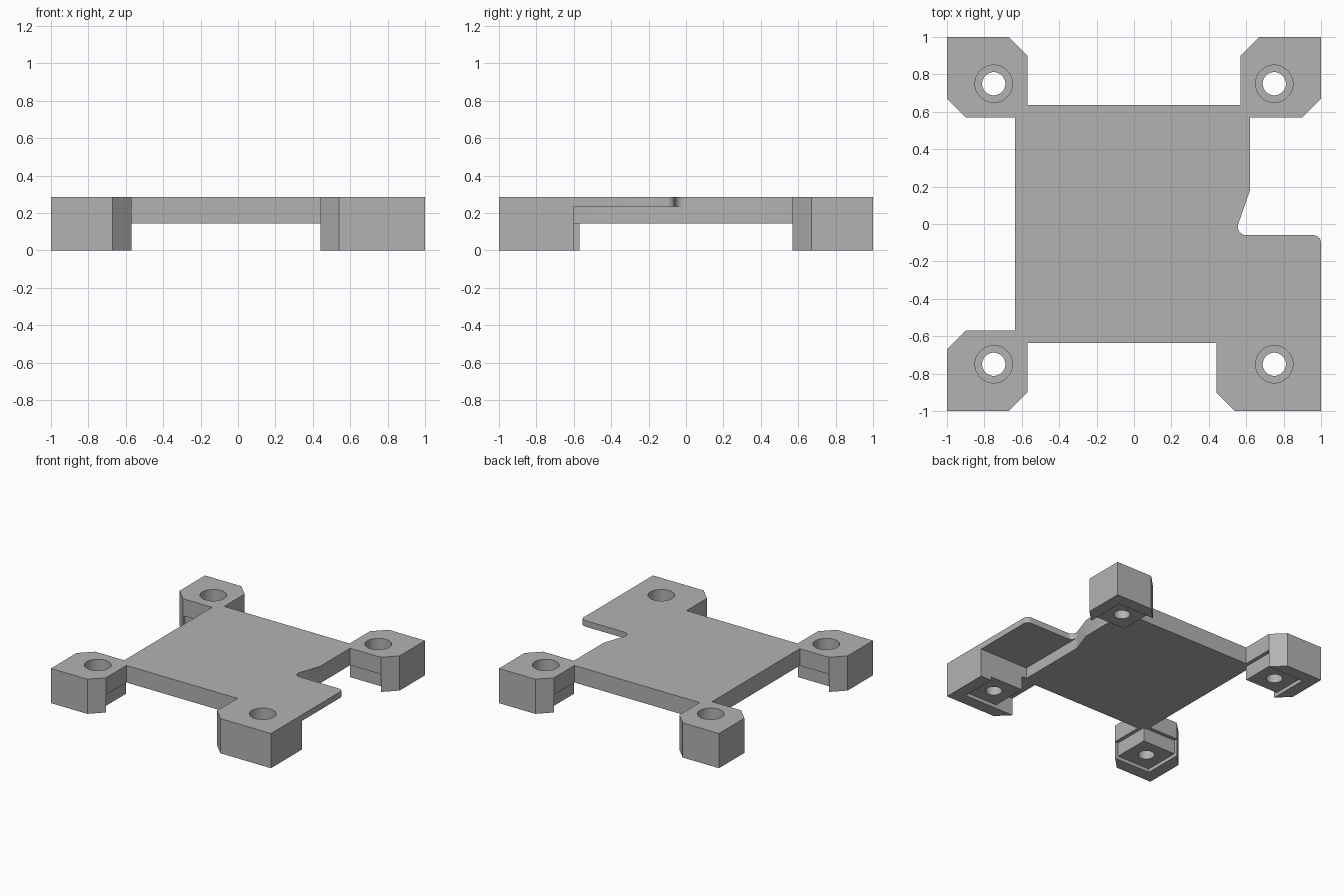
import bpy, bmesh, math
from mathutils import Vector

TOP, UNDER, LEDGE, POCKET = 0.285, 0.145, 0.235, 0.03
BORE = 0.75

cube = bpy.data.objects.get("Cube")
if cube:
    bpy.data.objects.remove(cube, do_unlink=True)

grey = bpy.data.materials.new("plain grey")
grey.use_nodes = True
grey.diffuse_color = (0.45, 0.45, 0.45, 1)
grey.node_tree.nodes["Principled BSDF"].inputs["Base Color"].default_value = grey.diffuse_color


def prism(name, outline, z0, z1):
    """Extrude a flat outline between two heights."""
    bm = bmesh.new()
    face = bm.faces.new([bm.verts.new((x, y, z0)) for x, y in outline])
    side = bmesh.ops.extrude_face_region(bm, geom=[face])["geom"]
    verts = [g for g in side if isinstance(g, bmesh.types.BMVert)]
    bmesh.ops.translate(bm, verts=verts, vec=(0, 0, z1 - z0))
    bmesh.ops.recalc_face_normals(bm, faces=bm.faces)
    mesh = bpy.data.meshes.new(name)
    bm.to_mesh(mesh)
    bm.free()
    mesh.materials.append(grey)
    obj = bpy.data.objects.new(name, mesh)
    bpy.context.collection.objects.link(obj)
    return obj


def rect(hx, hy):
    return [(-hx, -hy), (hx, -hy), (hx, hy), (-hx, hy)]


def circle(cx, cy, r, n=48):
    return [(cx + r * math.cos(math.tau * i / n), cy + r * math.sin(math.tau * i / n))
            for i in range(n)]


def arc(cx, cy, r, a0, a1, n=8):
    angles = [math.radians(a0 + (a1 - a0) * i / n) for i in range(n + 1)]
    return [(cx + r * math.cos(a), cy + r * math.sin(a)) for a in angles]


def combine(target, tool, operation):
    """Apply an exact boolean and discard the tool."""
    mod = target.modifiers.new(operation, "BOOLEAN")
    mod.operation, mod.solver, mod.object = operation, "EXACT", tool
    bpy.context.view_layer.objects.active = target
    bpy.ops.object.modifier_apply(modifier=mod.name)
    bpy.data.objects.remove(tool, do_unlink=True)


# Central plate, with its relieved edge on the left side
relief = arc(0.6, -0.015, 0.045, 180, 160, 3)
plate = prism("mounting_plate",
              [(-0.635, -0.635), (0.555, -0.635)] + relief +
              [(0.62, 0.18), (0.62, 0.635), (-0.635, 0.635)], UNDER, TOP)

# Thin side ledge with a filleted inner and rounded outer corner
ledge = prism("side_ledge",
              [(0.5, -0.62), (1, -0.62)] + arc(0.96, -0.1, 0.04, 0, 90) +
              arc(0.6, -0.015, 0.045, 270, 180) + [(0.5, -0.015)], LEDGE, TOP)
combine(plate, ledge, "UNION")

# Three matching chamfered feet and one wider foot below the ledge
corner = [(0.57, 0.57), (0.9, 0.57), (1, 0.67), (1, 1), (0.67, 1), (0.57, 0.9)]
for sx, sy in ((-1, -1), (-1, 1), (1, 1)):
    combine(plate, prism("foot", [(sx * x, sy * y) for x, y in corner], 0, TOP), "UNION")
wide = [(0.54, -1), (1, -1), (1, -0.6), (0.44, -0.6), (0.44, -0.9)]
combine(plate, prism("wide_foot", wide, 0, TOP), "UNION")

# Shallow pocket and clearance below, leaving square bosses inside outer rims
combine(plate, prism("pocket", rect(0.9, 0.9), -0.1, POCKET), "DIFFERENCE")
combine(plate, prism("clearance", rect(0.6, 0.9), -0.1, UNDER), "DIFFERENCE")
combine(plate, prism("clearance", rect(0.9, 0.6), -0.1, UNDER), "DIFFERENCE")

# Counterbored screw holes
for sx in (-1, 1):
    for sy in (-1, 1):
        x, y = sx * BORE, sy * BORE
        combine(plate, prism("hole", circle(x, y, 0.062), -0.1, 0.4), "DIFFERENCE")
        combine(plate, prism("counterbore", circle(x, y, 0.1), 0.1, 0.4), "DIFFERENCE")

# Smooth the bores and fillets while keeping crisp edges
bpy.ops.object.select_all(action="DESELECT")
plate.select_set(True)
bpy.context.view_layer.objects.active = plate
bpy.ops.object.shade_smooth_by_angle(angle=math.radians(20))
